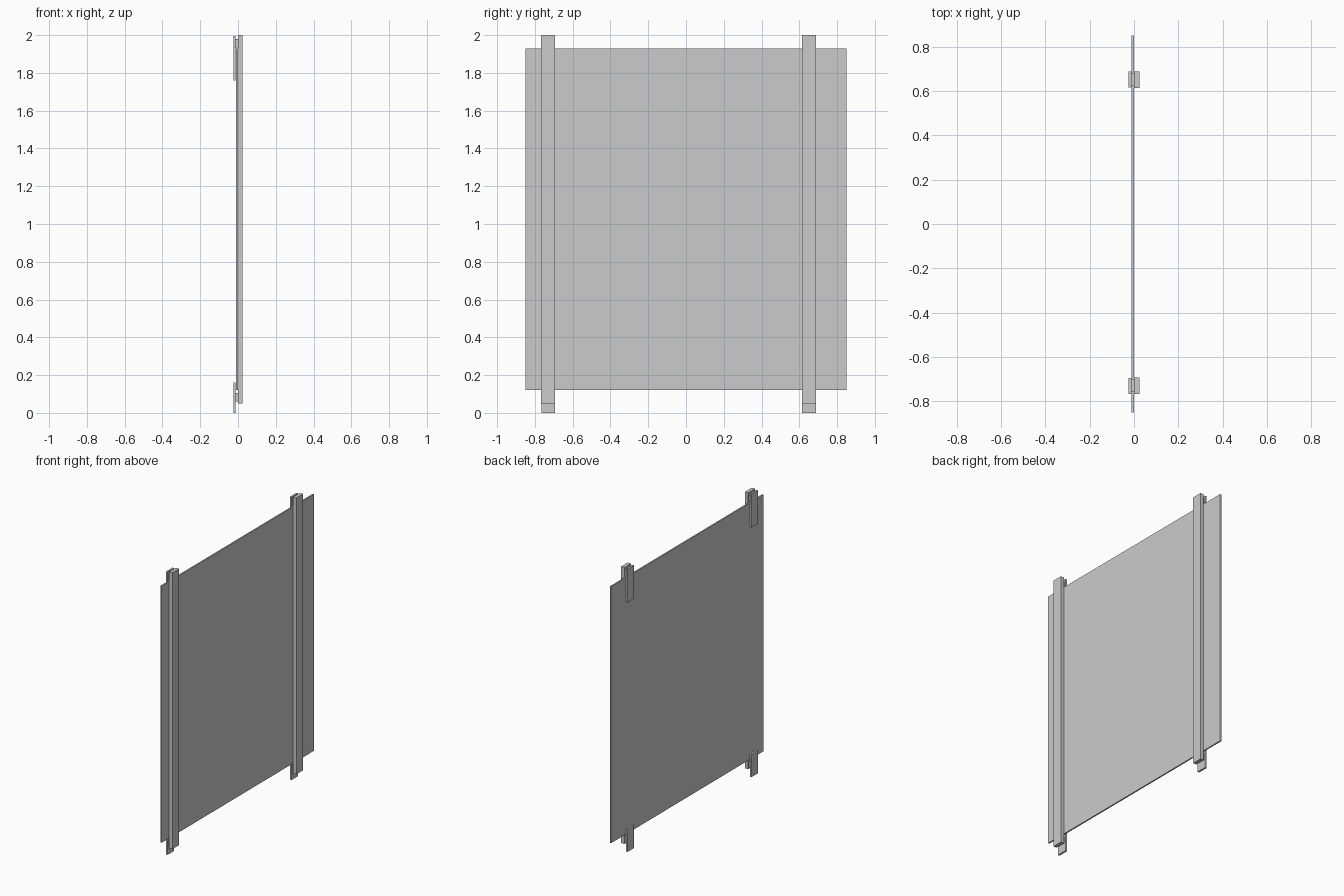
import bpy

# Remove the default cube
cube = bpy.data.objects.get("Cube")
if cube:
    bpy.data.objects.remove(cube, do_unlink=True)

# Single light grey material
grey = bpy.data.materials.new("light_grey")
grey.use_nodes = True
colour = (0.6, 0.6, 0.6, 1)
grey.diffuse_color = colour
grey.node_tree.nodes["Principled BSDF"].inputs["Base Color"].default_value = colour


def box(name, x, y, z):
    """Box from (min, max) ranges on each axis."""
    bpy.ops.mesh.primitive_cube_add(size=1)
    ob = bpy.context.object
    ob.name = name
    ranges = (x, y, z)
    ob.location = [(a + b) / 2 for a, b in ranges]
    ob.scale = [b - a for a, b in ranges]
    bpy.ops.object.transform_apply(location=True, rotation=True, scale=True)
    ob.data.materials.append(grey)
    return ob


# Depth layers: clip, panel, post
BACK, PANEL_BACK, PANEL_FRONT, FRONT = -0.025, -0.012, 0.0, 0.025

# Thin upright panel
box("panel", (PANEL_BACK + 0.001, PANEL_FRONT - 0.001), (-0.85, 0.85), (0.12, 1.93))

# Two posts, each with a clip and a spacer at the top and the bottom
for side, y in (("front", -0.73), ("rear", 0.651)):
    box(side + "_post", (PANEL_FRONT, FRONT), (y - 0.037, y + 0.037), (0.05, 2.0))
    for end, clip_z, spacer_z in (("top", (1.76, 1.995), (1.935, 1.98)),
                                  ("bottom", (0.0, 0.16), (0.06, 0.105))):
        box(f"{side}_{end}_clip", (BACK, PANEL_BACK), (y - 0.036, y + 0.036), clip_z)
        box(f"{side}_{end}_spacer", (PANEL_BACK, PANEL_FRONT),
            (y - 0.028, y + 0.028), spacer_z)
